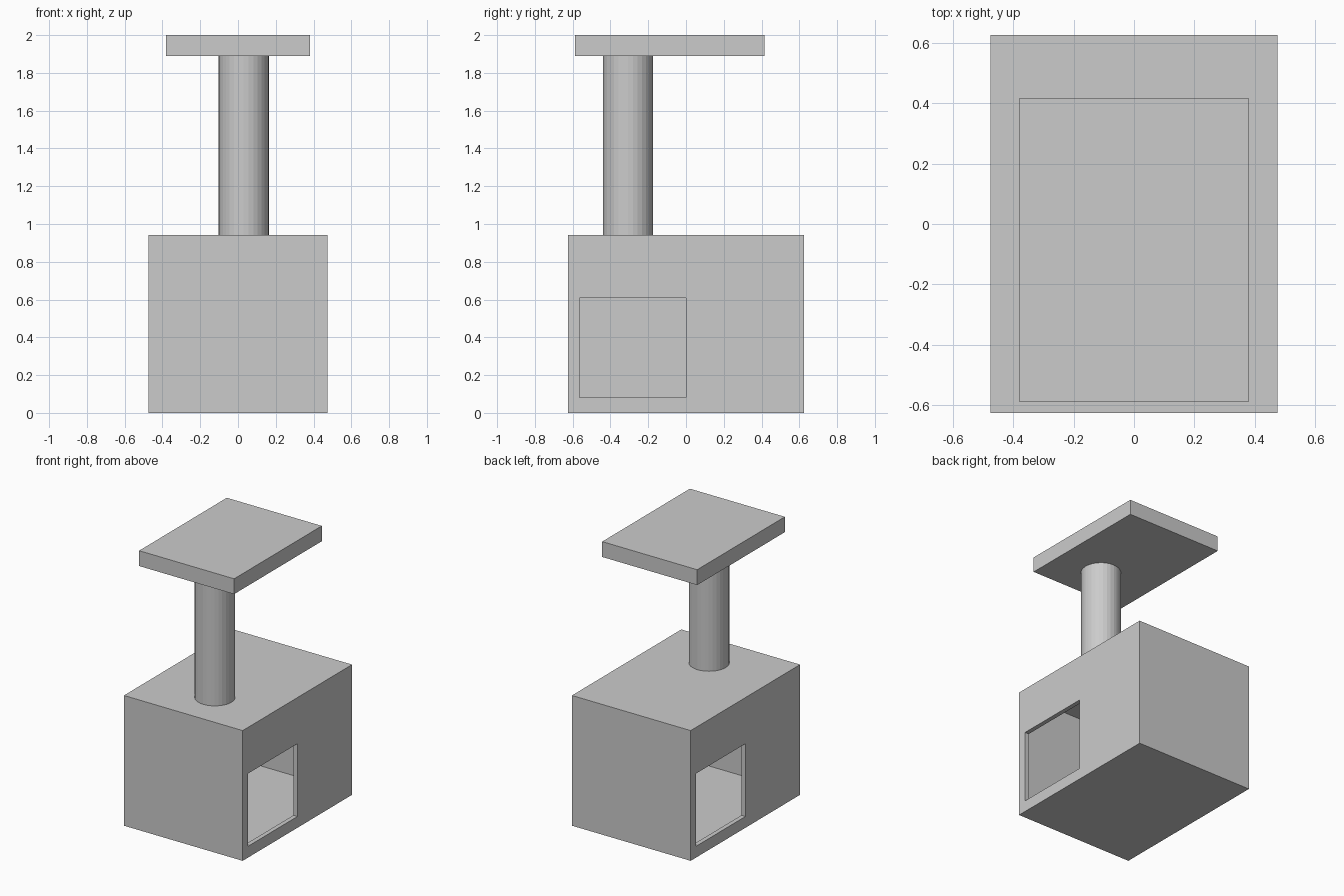
import bpy

if "Cube" in bpy.data.objects:
    bpy.data.objects.remove(bpy.data.objects["Cube"])

WALL = 0.032


def box(name, x, y, z):
    """Box from (min, max) ranges on each axis."""
    spans = (x, y, z)
    bpy.ops.mesh.primitive_cube_add(size=1, location=[(a + b) / 2 for a, b in spans])
    ob = bpy.context.object
    ob.name = name
    ob.scale = [b - a for a, b in spans]
    bpy.ops.object.transform_apply(location=False, rotation=False, scale=True)
    return ob


def cut(target, cutter):
    """Subtract the cutter from the target, then delete it."""
    mod = target.modifiers.new("cut", 'BOOLEAN')
    mod.operation = 'DIFFERENCE'
    mod.solver = 'EXACT'
    mod.object = cutter
    bpy.context.view_layer.objects.active = target
    bpy.ops.object.modifier_apply(modifier=mod.name)
    bpy.data.objects.remove(cutter)


# Hollow house
hx, hy, hz = 0.475, 0.625, 0.942
house = box("house", (-hx, hx), (-hy, hy), (0, hz))
cut(house, box("cavity", (-hx + WALL, hx - WALL), (-hy + WALL, hy - WALL),
               (WALL, hz - WALL)))

# Doorways: front half of the right wall, back half of the left wall
for side in (1, -1):
    xs = sorted((side * (hx - WALL - 0.05), side * (hx + 0.1)))
    ys = sorted((side * -0.564, 0.0))
    cut(house, box("doorway", xs, ys, (0.082, 0.608)))

# Post
top = 1.889
bpy.ops.mesh.primitive_cylinder_add(vertices=32, radius=0.133, depth=top - hz,
                                    location=(0.03, -0.307, (hz + top) / 2))
bpy.context.object.name = "post"

# Perch platform
box("perch", (-0.38, 0.38), (-0.587, 0.415), (top, 2.0))
